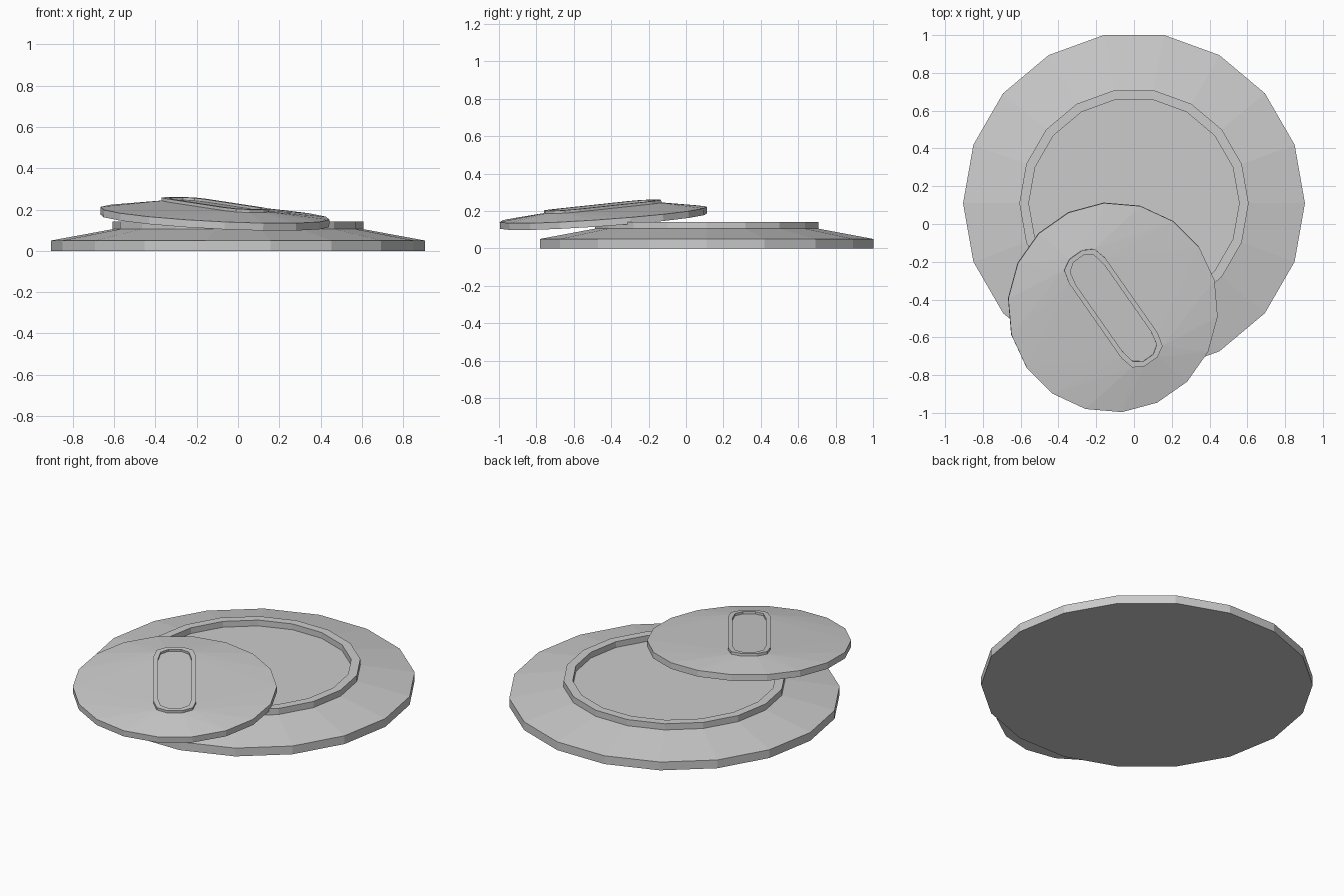
import bpy, bmesh
from math import sin, cos, pi, radians

if "Cube" in bpy.data.objects:
    bpy.data.objects.remove(bpy.data.objects["Cube"])


def circle(r, z, n=18):
    return [(r * cos(2 * pi * i / n), r * sin(2 * pi * i / n), z) for i in range(n)]


def finish(bm, name, loc, rot=(0, 0, 0)):
    bmesh.ops.recalc_face_normals(bm, faces=bm.faces)
    me = bpy.data.meshes.new(name)
    bm.to_mesh(me)
    bm.free()
    ob = bpy.data.objects.new(name, me)
    ob.location, ob.rotation_euler = loc, rot
    bpy.context.collection.objects.link(ob)
    return ob


def loft(loops, name, loc, rot=(0, 0, 0)):
    """Skin a stack of matching loops and cap both ends."""
    bm = bmesh.new()
    rings = [[bm.verts.new(p) for p in loop] for loop in loops]
    for a, b in zip(rings, rings[1:]):
        for i in range(len(a)):
            j = (i + 1) % len(a)
            bm.faces.new((a[i], a[j], b[j], b[i]))
    bm.faces.new(rings[0][::-1])
    bm.faces.new(rings[-1])
    return finish(bm, name, loc, rot)


def grip_loop(inset, z):
    """Rounded slot outline running along local y."""
    w, l = 0.117 - inset, 0.347 - inset
    q = [(w, l - 0.105), (w * 0.84, l - 0.032), (w * 0.36, l)]
    top = q + [(-x, y) for x, y in reversed(q)]
    return [(x, y, z) for x, y in top + [(-x, -y) for x, y in top]]


# Base: sloped disc with a raised collar around a sunken floor
base_profile = [(0.905, 0), (0.905, 0.05), (0.607, 0.105), (0.607, 0.142),
                (0.557, 0.142), (0.557, 0.107)]
loft([circle(r, z) for r, z in base_profile], "base", (0, 0.11, 0))

# Lid: tilted disc whose top rises to the foot of the grip
lid_loc = (-0.113, -0.44, 0.146)
lid_rot = (radians(5), 0, radians(35))
bm = bmesh.new()
for p in circle(0.557, 0) + circle(0.557, 0.036) + grip_loop(0, 0.07):
    bm.verts.new(p)
bmesh.ops.convex_hull(bm, input=bm.verts)
finish(bm, "lid", lid_loc, lid_rot)

# Grip: low raised rim with a shallow recess
loft([grip_loop(0, 0.066), grip_loop(0, 0.085), grip_loop(0.025, 0.085),
      grip_loop(0.025, 0.072)], "lid_grip", lid_loc, lid_rot)
